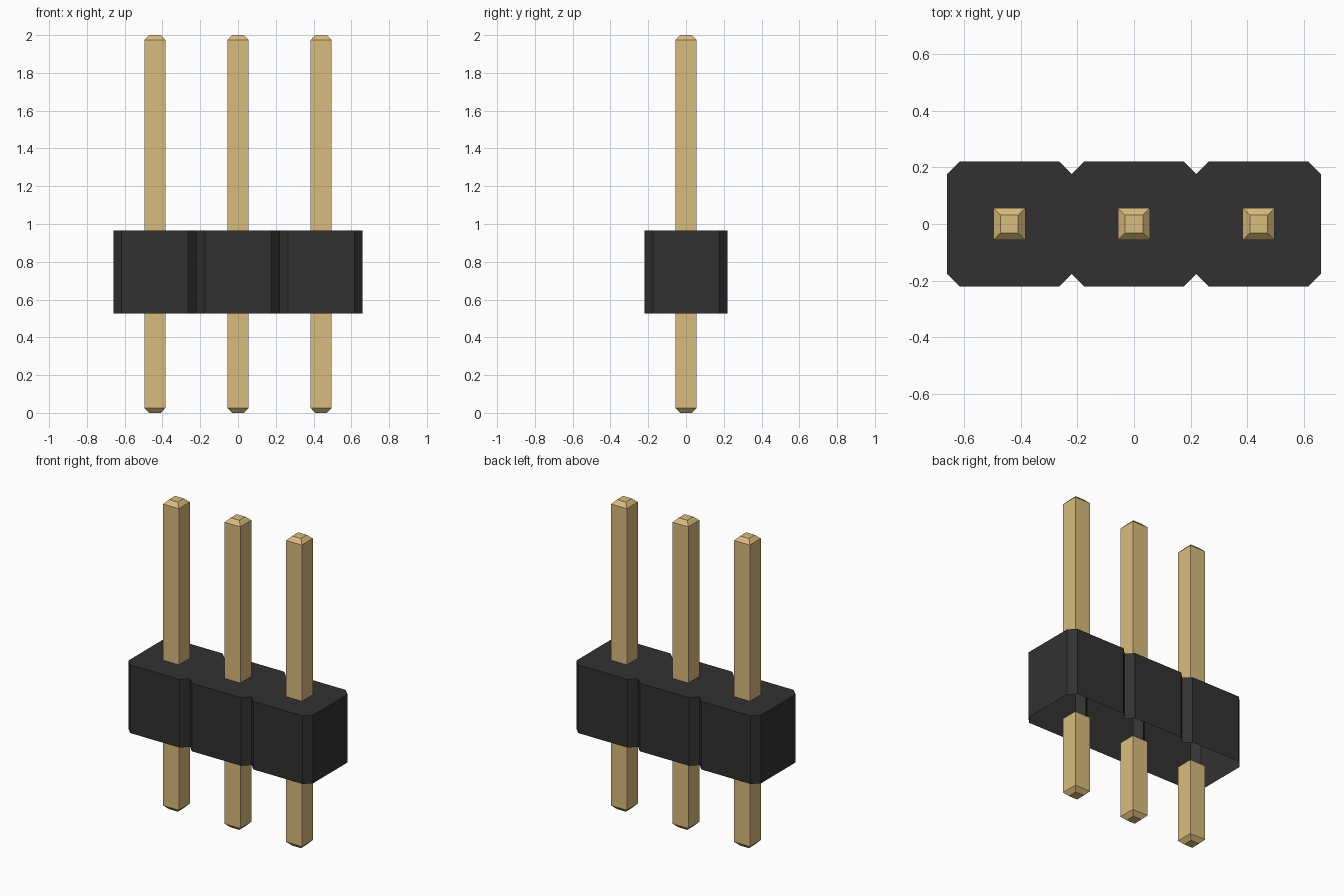
import bpy
import bmesh

if "Cube" in bpy.data.objects:
    bpy.data.objects.remove(bpy.data.objects["Cube"], do_unlink=True)

PITCH, HALF, CUT = 0.44, 0.22, 0.044
BODY_LOW, BODY_HIGH = 0.525, 0.965
PIN, TIP, BEVEL = 0.056, 0.031, 0.026


def make_material(name, rgb):
    mat = bpy.data.materials.new(name)
    mat.use_nodes = True
    color = (*rgb, 1.0)
    mat.diffuse_color = color
    mat.node_tree.nodes["Principled BSDF"].inputs["Base Color"].default_value = color
    return mat


def loft(name, rings, mat, cap_start=False, cap_end=False):
    """Join matching rings of points with side walls and optional caps."""
    bm = bmesh.new()
    loops = [[bm.verts.new(p) for p in ring] for ring in rings]
    for low, high in zip(loops, loops[1:]):
        n = len(low)
        for i in range(n):
            j = (i + 1) % n
            bm.faces.new((low[i], low[j], high[j], high[i]))
    if cap_start:
        bm.faces.new(loops[0][::-1])
    if cap_end:
        bm.faces.new(loops[-1])
    mesh = bpy.data.meshes.new(name)
    bm.to_mesh(mesh)
    bm.free()
    mesh.materials.append(mat)
    obj = bpy.data.objects.new(name, mesh)
    bpy.context.collection.objects.link(obj)
    return obj


def square(x, half, z):
    return [(x + sx * half, sy * half, z)
            for sx, sy in ((-1, -1), (1, -1), (1, 1), (-1, 1))]


black = make_material("black plastic", (0.031, 0.031, 0.031))
gold = make_material("gold metal", (0.70, 0.50, 0.21))

# Housing outline: three cells with cut corners that form notches between them
centres = [-PITCH, 0.0, PITCH]
front = []
for c in centres:
    front += [(c - HALF, CUT - HALF), (c - HALF + CUT, -HALF), (c + HALF - CUT, -HALF)]
front.append((PITCH + HALF, CUT - HALF))
back = [(-x, -y) for x, y in front]
outline = front + back

# Housing: a shell closed on top and open underneath
loft("housing", [[(x, y, z) for x, y in outline] for z in (BODY_LOW, BODY_HIGH)],
     black, cap_end=True)

# Pins: square bars with bevelled tips above and below the housing
for side, x in zip(("right", "middle", "left"), centres):
    loft(side + "_lower_pin",
         [square(x, TIP, 0), square(x, PIN, BEVEL), square(x, PIN, BODY_LOW)],
         gold, cap_start=True)
    loft(side + "_upper_pin",
         [square(x, PIN, BODY_HIGH), square(x, PIN, 2 - BEVEL), square(x, TIP, 2)],
         gold, cap_end=True)
